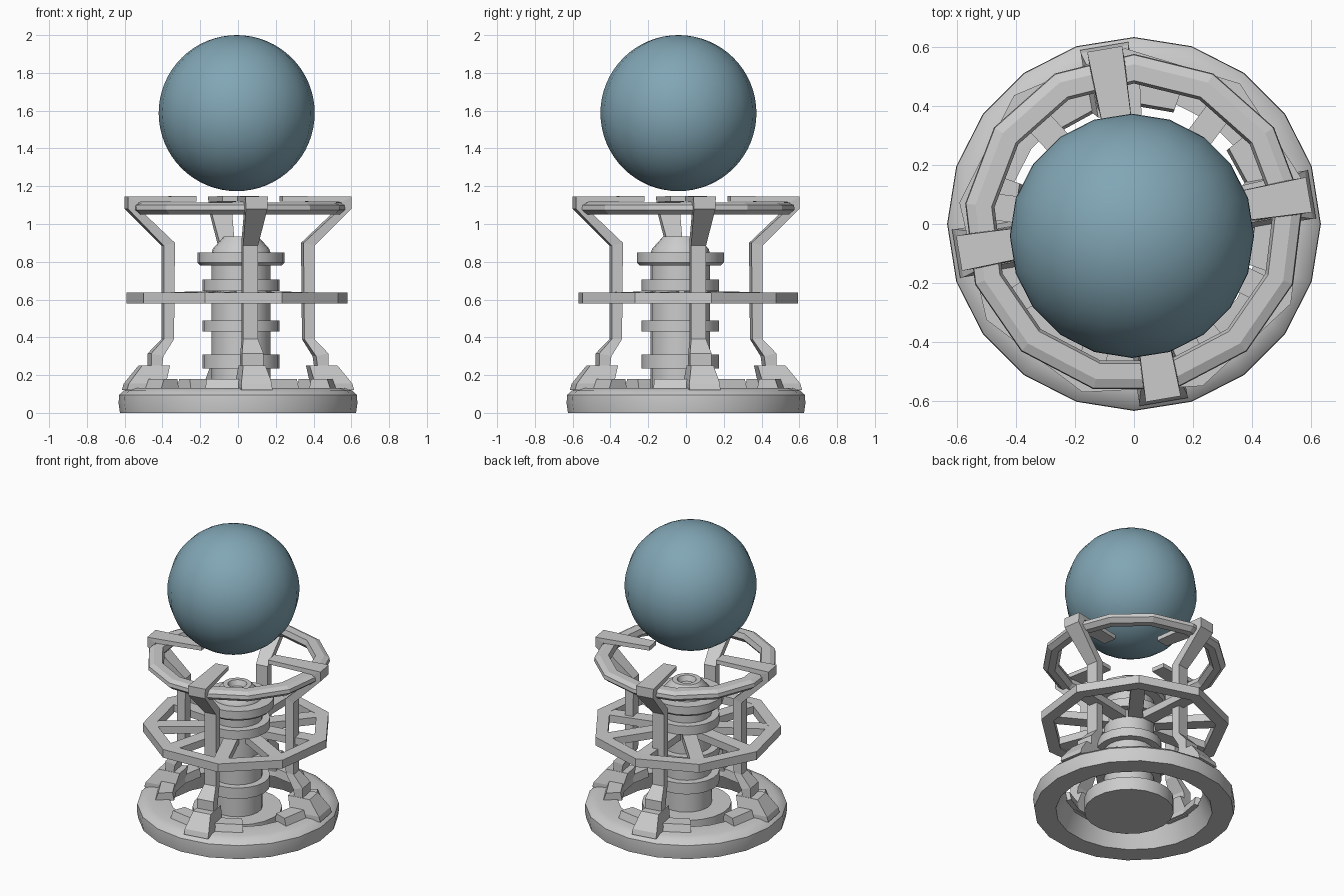
import bpy, bmesh, math
from math import cos, sin, radians, pi
from mathutils import Matrix

if "Cube" in bpy.data.objects:
    bpy.data.objects.remove(bpy.data.objects["Cube"])

SHIFT = radians(9.5)  # angle of the four supports


def make(name, bm, smooth=None):
    bmesh.ops.recalc_face_normals(bm, faces=bm.faces)
    me = bpy.data.meshes.new(name)
    bm.to_mesh(me)
    bm.free()
    ob = bpy.data.objects.new(name, me)
    bpy.context.collection.objects.link(ob)
    if smooth:
        bpy.ops.object.select_all(action='DESELECT')
        bpy.context.view_layer.objects.active = ob
        ob.select_set(True)
        bpy.ops.object.shade_smooth_by_angle(angle=radians(smooth))
    return ob


def lathe(name, profile, n, start=0.0, sweep=2 * pi, centre=(0, 0), closed=True, smooth=None):
    """Turn an (r, z) profile; closed profiles make rings, partial sweeps get end caps."""
    bm = bmesh.new()
    full = abs(sweep - 2 * pi) < 1e-6
    cols = []
    for i in range(n if full else n + 1):
        a = start + sweep * i / n
        cols.append([bm.verts.new((centre[0] + r * cos(a), centre[1] + r * sin(a), z)) for r, z in profile])
    m = len(profile)
    for i in range(n):
        c, d = cols[i], cols[(i + 1) % len(cols)]
        for j in range(m if closed else m - 1):
            k = (j + 1) % m
            bm.faces.new((c[j], d[j], d[k], c[k]))
    if not full:
        bm.faces.new(cols[0])
        bm.faces.new(cols[-1])
    elif not closed:
        bm.faces.new([c[0] for c in cols])
        bm.faces.new([c[-1] for c in cols])
    return make(name, bm, smooth)


def loft(name, stations, angle):
    """Bar through stations ((r, z) outer, (r, z) inner, width), turned to an angle."""
    bm = bmesh.new()
    rows = []
    for (r0, z0), (r1, z1), w in stations:
        rows.append([bm.verts.new(p) for p in ((r0, -w / 2, z0), (r0, w / 2, z0),
                                               (r1, w / 2, z1), (r1, -w / 2, z1))])
    for a, b in zip(rows, rows[1:]):
        for j in range(4):
            k = (j + 1) % 4
            bm.faces.new((a[j], a[k], b[k], b[j]))
    bm.faces.new(rows[0])
    bm.faces.new(rows[-1])
    bmesh.ops.transform(bm, matrix=Matrix.Rotation(angle, 4, 'Z'), verts=bm.verts)
    return make(name, bm)


# Base ring
lathe("base_ring", [(0.49, 0), (0.625, 0), (0.632, 0.05), (0.63, 0.095), (0.605, 0.118),
                    (0.56, 0.132), (0.43, 0.132)], 20, smooth=35)

# Central column with collars and a hollow tip
lathe("column", [(0.28, 0), (0.28, 0.09), (0.157, 0.09), (0.157, 0.235), (0.205, 0.235),
                 (0.205, 0.31), (0.157, 0.31), (0.157, 0.43), (0.205, 0.43), (0.205, 0.49),
                 (0.157, 0.49), (0.157, 0.645), (0.205, 0.645), (0.205, 0.705), (0.157, 0.705),
                 (0.157, 0.78), (0.215, 0.78), (0.23, 0.795), (0.23, 0.85), (0.155, 0.85),
                 (0.15, 0.868), (0.09, 0.935), (0.06, 0.935), (0.045, 0.90)],
      20, centre=(0.016, -0.03), closed=False, smooth=30)

# Nine-sided wheel with spokes
A9 = radians(13)
lathe("wheel_rim", [(0.515, 0.58), (0.595, 0.58), (0.595, 0.637), (0.515, 0.637)], 9, A9)
for i in range(9):
    loft(f"wheel_spoke_{i + 1}", [((0.54, 0.585), (0.54, 0.635), 0.09),
                                  ((0.13, 0.595), (0.13, 0.645), 0.09)], A9 + i * 2 * pi / 9)

# Upper ring
lathe("upper_ring", [(0.50, 1.05), (0.545, 1.05), (0.575, 1.075), (0.572, 1.10),
                     (0.54, 1.115), (0.485, 1.115), (0.475, 1.08)], 13, pi / 2)

# Four supports: raised base segment, foot, bent post with inward arm
for i in range(4):
    a = SHIFT + i * pi / 2
    lathe(f"base_segment_{i + 1}", [(0.40, 0.125), (0.52, 0.125), (0.50, 0.18), (0.41, 0.18)],
          3, a - radians(29), radians(58))
    loft(f"foot_{i + 1}", [((0.61, 0.12), (0.41, 0.12), 0.165),
                           ((0.60, 0.155), (0.40, 0.155), 0.165),
                           ((0.525, 0.25), (0.375, 0.25), 0.12)], a)
    loft(f"post_{i + 1}", [((0.475, 0.23), (0.42, 0.23), 0.115),
                           ((0.475, 0.315), (0.41, 0.30), 0.115),
                           ((0.405, 0.39), (0.35, 0.39), 0.08),
                           ((0.405, 0.885), (0.345, 0.90), 0.08),
                           ((0.60, 1.08), (0.545, 1.085), 0.115),
                           ((0.60, 1.145), (0.545, 1.115), 0.12),
                           ((0.23, 1.148), (0.23, 1.12), 0.09)], a)

# Floating globe
bm = bmesh.new()
bmesh.ops.create_uvsphere(bm, u_segments=20, v_segments=32, radius=0.413)
bmesh.ops.translate(bm, vec=(-0.007, -0.04, 1.587), verts=bm.verts)
globe = make("globe", bm, 40)
mat = bpy.data.materials.new("globe_blue")
mat.diffuse_color = (0.22, 0.38, 0.46, 1)
mat.use_nodes = True
mat.node_tree.nodes["Principled BSDF"].inputs["Base Color"].default_value = mat.diffuse_color
globe.data.materials.append(mat)
